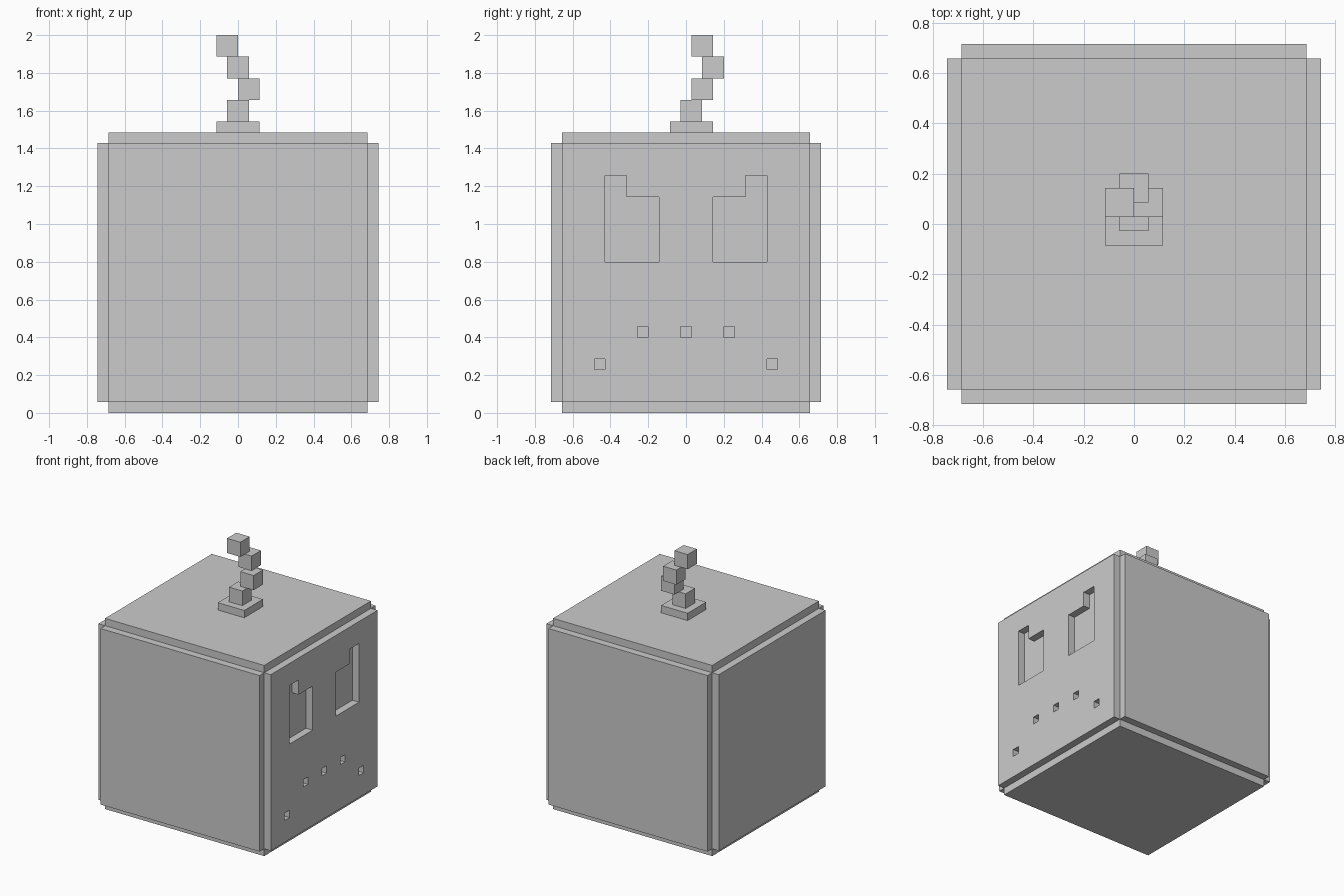
import bpy, bmesh
from mathutils import Vector

if "Cube" in bpy.data.objects:
    bpy.data.objects.remove(bpy.data.objects["Cube"])

U = 2 / 35  # one voxel: the model is 35 voxels tall


def add_prism(bm, profile, x0, x1):
    """Extrude a (y, z) profile along x, in voxels."""
    face = bm.faces.new([bm.verts.new((x0 * U, y * U, z * U)) for y, z in profile])
    ext = bmesh.ops.extrude_face_region(bm, geom=[face])
    moved = [v for v in ext["geom"] if isinstance(v, bmesh.types.BMVert)]
    bmesh.ops.translate(bm, verts=moved, vec=Vector(((x1 - x0) * U, 0, 0)))


def rect(y0, y1, z0, z1):
    return [(y0, z0), (y1, z0), (y1, z1), (y0, z1)]


def make(name, prisms):
    bm = bmesh.new()
    for profile, x0, x1 in prisms:
        add_prism(bm, profile, x0, x1)
    bmesh.ops.recalc_face_normals(bm, faces=bm.faces[:])
    mesh = bpy.data.meshes.new(name)
    bm.to_mesh(mesh)
    bm.free()
    obj = bpy.data.objects.new(name, mesh)
    bpy.context.scene.collection.objects.link(obj)
    return obj


def box(name, x0, x1, y0, y1, z0, z1):
    return make(name, [(rect(y0, y1, z0, z1), x0, x1)])


def mirrored(profile):
    return [(-y, z) for y, z in profile]


# Body: three crossed boxes leave a one-voxel notch along every edge
body = box("body", -13, 13, -11.5, 11.5, 1, 25)
deep = box("front_back_panels", -12, 12, -12.5, 12.5, 1, 25)
tall = box("top_bottom_panels", -12, 12, -11.5, 11.5, 0, 26)

# Face on the +x side: eyes with a raised outer corner, dotted mouth
eye = [(2.5, 14), (7.5, 14), (7.5, 22), (5.5, 22), (5.5, 20), (2.5, 20)]
dot_mid = rect(-0.5, 0.5, 7, 8)
dot_side = rect(3.5, 4.5, 7, 8)
dot_low = rect(7.5, 8.5, 4, 5)
holes = [dot_mid]
for shape in (eye, dot_side, dot_low):
    holes += [shape, mirrored(shape)]
face_cutter = make("face_cutter", [(h, 12, 14) for h in holes])

# Combine the body, then drop the helpers
helpers = [(deep, "UNION"), (tall, "UNION"), (face_cutter, "DIFFERENCE")]
for helper, operation in helpers:
    helper.hide_render = True
    mod = body.modifiers.new(helper.name, "BOOLEAN")
    mod.object = helper
    mod.operation = operation
    mod.solver = "EXACT"
bpy.context.view_layer.update()
graph = bpy.context.evaluated_depsgraph_get()
body_mesh = bpy.data.meshes.new_from_object(body.evaluated_get(graph))
body.modifiers.clear()
body.data = body_mesh
for helper, _ in helpers:
    bpy.data.objects.remove(helper)

# Stem: flat base and a spiral of stacked cubes
box("stem_base", -2, 2, -1.5, 2.5, 26, 27)
for i, (x, y) in enumerate([(0, 0.5), (1, 1.5), (0, 2.5), (-1, 1.5)]):
    z = 27 + 2 * i
    box(f"stem_cube_{i + 1}", x - 1, x + 1, y - 1, y + 1, z, z + 2)
